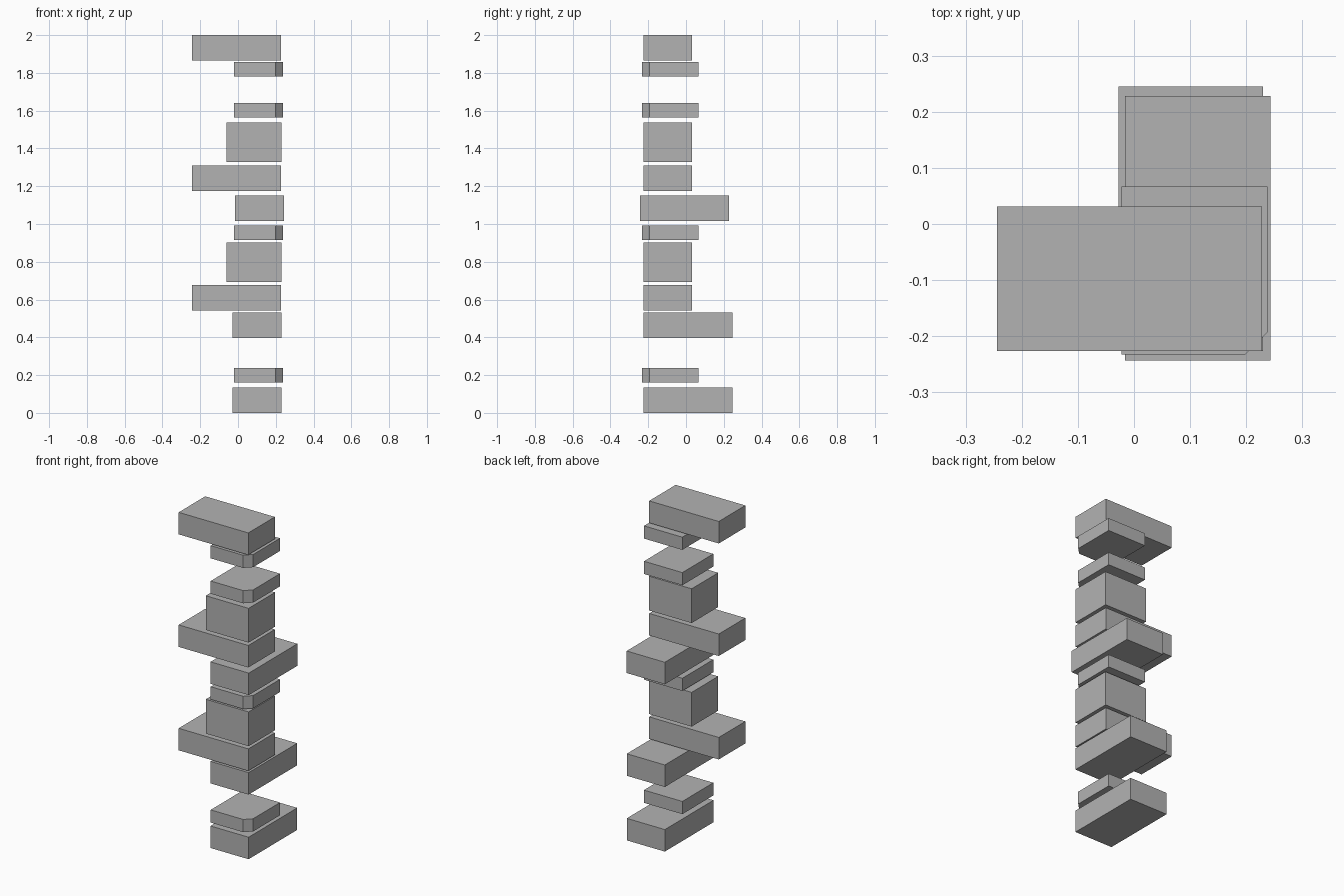
import bpy
import bmesh

cube = bpy.data.objects.get("Cube")
if cube:
    bpy.data.objects.remove(cube, do_unlink=True)

grey = bpy.data.materials.new("plain grey")
grey.use_nodes = True
grey.diffuse_color = (0.45, 0.45, 0.45, 1)
grey.node_tree.nodes["Principled BSDF"].inputs["Base Color"].default_value = grey.diffuse_color


def rect(x0, x1, y0, y1):
    return [(x0, y0), (x1, y0), (x1, y1), (x0, y1)]


def prism(name, outline, z, height):
    """Extrude a flat outline upwards from z."""
    bm = bmesh.new()
    base = bm.faces.new([bm.verts.new((x, y, z)) for x, y in outline])
    top = bmesh.ops.extrude_face_region(bm, geom=[base], use_keep_orig=True)
    verts = [v for v in top["geom"] if isinstance(v, bmesh.types.BMVert)]
    bmesh.ops.translate(bm, verts=verts, vec=(0, 0, height))
    bmesh.ops.recalc_face_normals(bm, faces=bm.faces)
    mesh = bpy.data.meshes.new(name)
    bm.to_mesh(mesh)
    bm.free()
    mesh.materials.append(grey)
    bpy.context.collection.objects.link(bpy.data.objects.new(name, mesh))


# Each block type: outline, height, and the levels where it sits
DEEP = rect(-0.028, 0.23, -0.226, 0.245)
DEEP_OFFSET = rect(-0.016, 0.243, -0.243, 0.228)
WIDE = rect(-0.244, 0.228, -0.226, 0.031)
TALL = rect(-0.06, 0.23, -0.226, 0.031)
# Thin slab with one clipped front corner
CLIPPED = [(-0.022, -0.233), (0.198, -0.233), (0.238, -0.193),
           (0.238, 0.067), (-0.022, 0.067)]

blocks = {
    "deep_block": (DEEP, 0.135, (0, 0.396)),
    "offset_deep_block": (DEEP_OFFSET, 0.135, (1.016,)),
    "wide_block": (WIDE, 0.135, (0.541, 1.175, 1.865)),
    "tall_block": (TALL, 0.21, (0.693, 1.328)),
    "clipped_slab": (CLIPPED, 0.078, (0.16, 0.915, 1.563, 1.78)),
}

for name, (outline, height, levels) in blocks.items():
    for i, z in enumerate(levels, 1):
        prism(f"{name}_{i}", outline, z, height)
